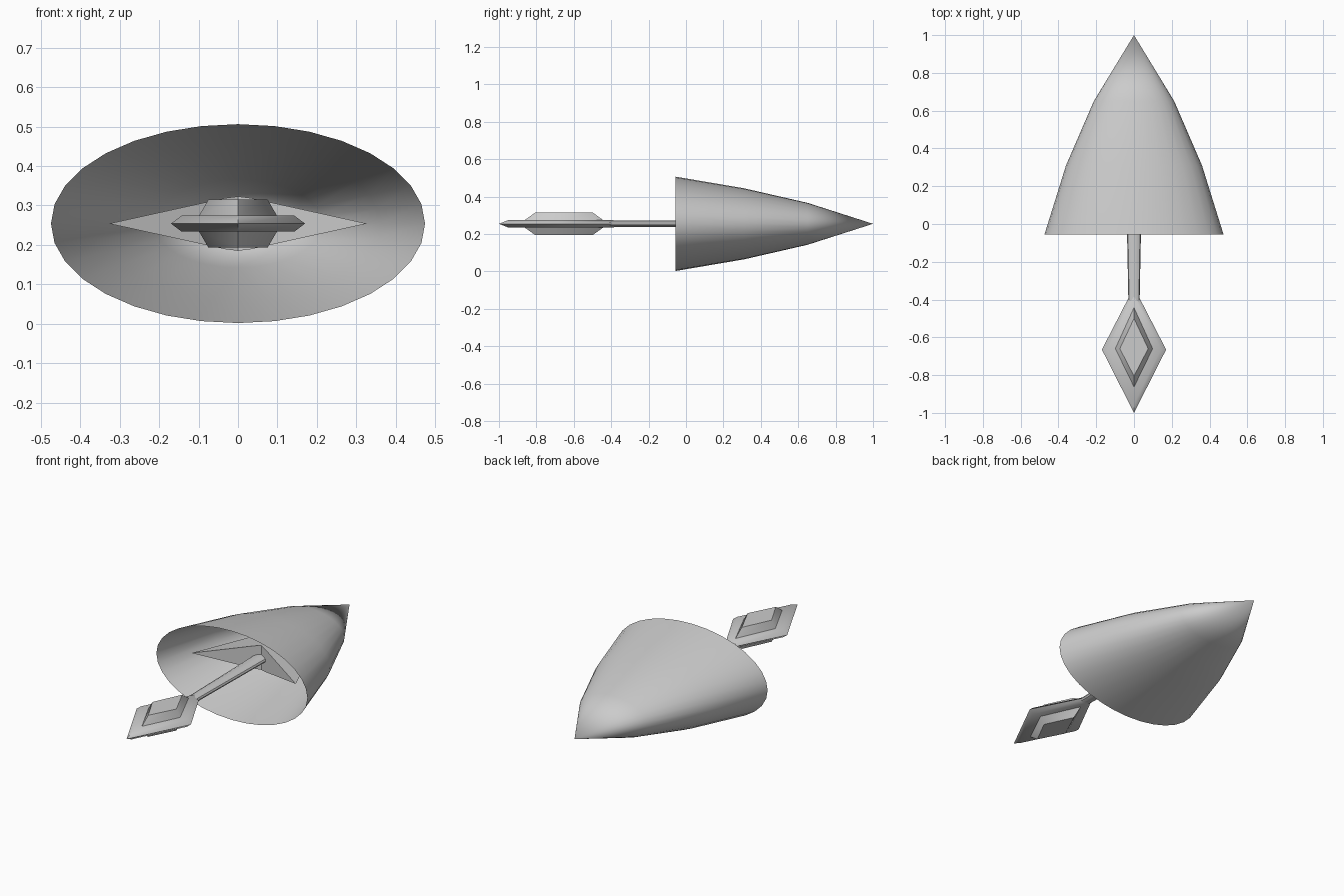
import bpy, bmesh
from math import sin, cos, tau, radians

if "Cube" in bpy.data.objects:
    bpy.data.objects.remove(bpy.data.objects["Cube"])

ZC = 0.254  # height of the long axis


def loft(name, rings, start_tip=None, end_tip=None, angle=35):
    """Skin a list of equal-length point rings, with optional fan tips."""
    bm = bmesh.new()
    rows = [[bm.verts.new(p) for p in r] for r in rings]
    n = len(rows[0])
    for a, b in zip(rows, rows[1:]):
        for i in range(n):
            j = (i + 1) % n
            bm.faces.new((a[i], a[j], b[j], b[i]))
    for tip, row in ((start_tip, rows[0]), (end_tip, rows[-1])):
        if tip:
            t = bm.verts.new(tip)
            for i in range(n):
                bm.faces.new((row[i], row[(i + 1) % n], t))
    bmesh.ops.recalc_face_normals(bm, faces=bm.faces)
    me = bpy.data.meshes.new(name)
    bm.to_mesh(me)
    bm.free()
    ob = bpy.data.objects.new(name, me)
    bpy.context.collection.objects.link(ob)
    bpy.ops.object.select_all(action='DESELECT')
    ob.select_set(True)
    bpy.context.view_layer.objects.active = ob
    bpy.ops.object.shade_smooth_by_angle(angle=radians(angle))
    return ob


def oval(y, rx, rz, n):
    return [(rx * sin(tau * i / n), y, ZC + rz * cos(tau * i / n)) for i in range(n)]


def rhombus(z, rx, y0, y1, ym):
    return [(rx, ym, ZC + z), (0, y1, ZC + z), (-rx, ym, ZC + z), (0, y0, ZC + z)]


# Hollow outer shell, open at the front
loft("outer_shell",
     [oval(-0.055, 0.474, 0.252, 32), oval(0.31, 0.36, 0.19, 32), oval(0.65, 0.213, 0.112, 32)],
     end_tip=(0, 1, ZC), angle=60)

# Swept-back inner spearhead with a rounded ridge
W = 0.327
half = [(W, 0), (0.032, 0.065), (0, 0.069), (-0.032, 0.065)]
section = half + [(-x, -z) for x, z in half]
loft("inner_spearhead",
     [[(x, 0.05 + 0.16 * (1 - abs(x) / W), ZC + z) for x, z in section]],
     start_tip=(0, 0.21, ZC), end_tip=(0, 0.85, ZC))

# Slim oval stem
loft("stem", [oval(-0.45, 0.029, 0.018, 12), oval(0.22, 0.042, 0.018, 12)])

# Diamond tail blade with bevelled edges
loft("tail_blade",
     [rhombus(-0.02, 0.143, -0.95, -0.39, -0.665),
      rhombus(0, 0.17, -1, -0.335, -0.665),
      rhombus(0.02, 0.143, -0.95, -0.39, -0.665)],
     start_tip=(0, -0.665, ZC - 0.02), end_tip=(0, -0.665, ZC + 0.02), angle=60)

# Raised diamond boss on both sides of the blade
for side, s in (("upper", 1), ("lower", -1)):
    loft(side + "_boss",
         [rhombus(s * 0.018, 0.1, -0.865, -0.44, -0.66),
          rhombus(s * 0.061, 0.075, -0.805, -0.5, -0.66)],
         end_tip=(0, -0.66, ZC + s * 0.061), angle=60)
